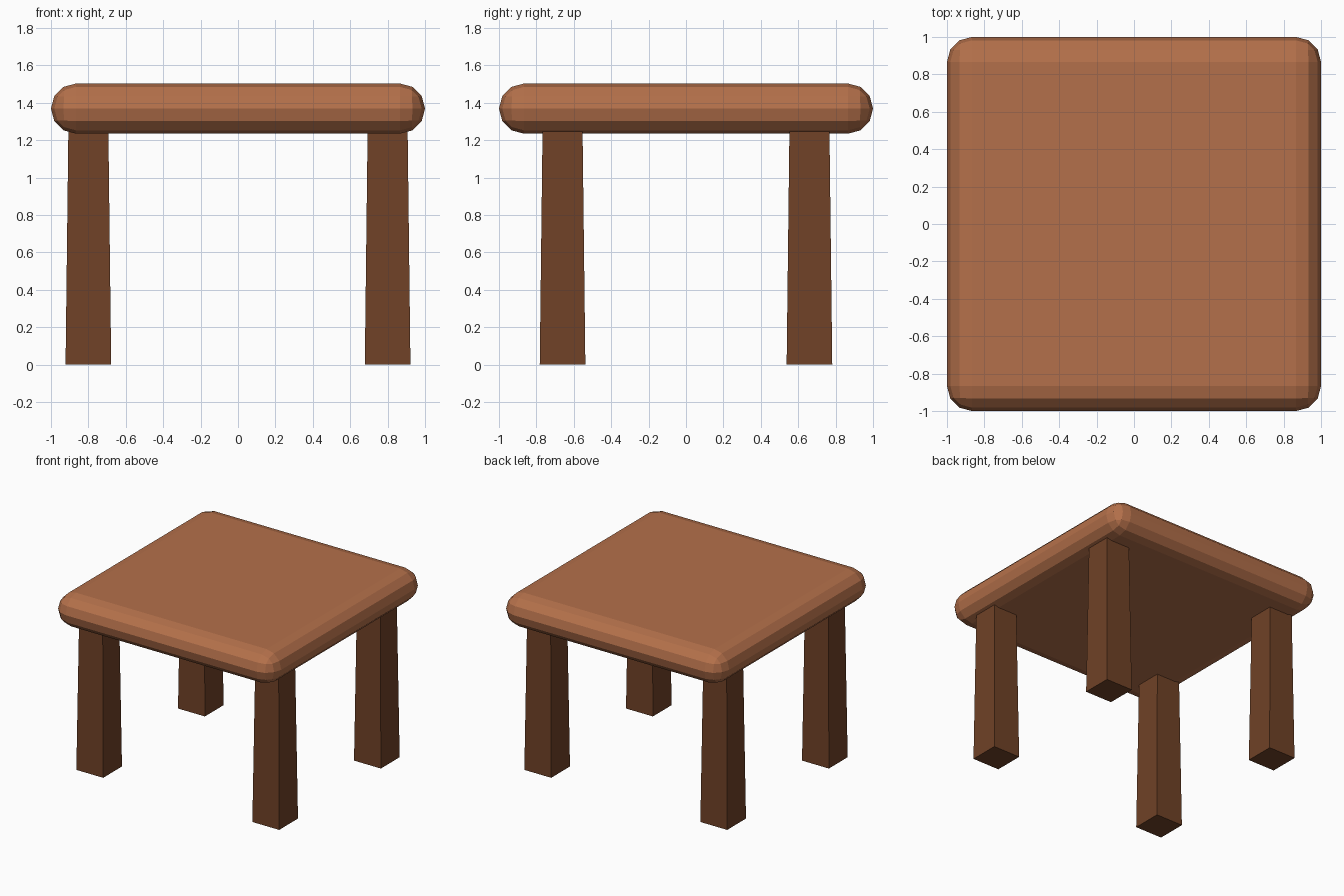
import bpy, bmesh
from mathutils import Matrix

if "Cube" in bpy.data.objects:
    bpy.data.objects.remove(bpy.data.objects["Cube"])


def material(name, color):
    m = bpy.data.materials.new(name)
    m.diffuse_color = (*color, 1.0)
    m.use_nodes = True
    m.node_tree.nodes["Principled BSDF"].inputs["Base Color"].default_value = m.diffuse_color
    return m


def add_object(name, bm, mat):
    bmesh.ops.recalc_face_normals(bm, faces=bm.faces[:])
    mesh = bpy.data.meshes.new(name)
    bm.to_mesh(mesh)
    bm.free()
    mesh.materials.append(mat)
    ob = bpy.data.objects.new(name, mesh)
    bpy.context.scene.collection.objects.link(ob)
    return ob


light_wood = material("light wood", (0.456, 0.162, 0.069))
dark_wood = material("dark wood", (0.162, 0.054, 0.020))

# Table top: slab with fully rounded edges, three segments per bevel
Z_LOW, Z_HIGH = 1.235, 1.503
thick = Z_HIGH - Z_LOW
bm = bmesh.new()
bmesh.ops.create_cube(bm, size=1.0)
bmesh.ops.scale(bm, vec=(2.0, 2.0, thick), verts=bm.verts[:])
bmesh.ops.bevel(bm, geom=bm.edges[:], offset=thick / 2 - 0.0002, segments=3,
                profile=0.5, affect='EDGES', clamp_overlap=True)
bmesh.ops.remove_doubles(bm, verts=bm.verts[:], dist=0.002)
bmesh.ops.translate(bm, vec=(0, 0, (Z_LOW + Z_HIGH) / 2), verts=bm.verts[:])
add_object("table_top", bm, light_wood)

# Legs: square posts that widen slightly towards the floor
LEG_TOP = 1.25
for x, side in ((-0.80, "left"), (0.80, "right")):
    for y, end in ((-0.66, "front"), (0.66, "back")):
        bm = bmesh.new()
        bmesh.ops.create_cube(bm, size=2.0)
        for v in bm.verts:
            half = 0.107 if v.co.z > 0 else 0.122
            v.co = (x + v.co.x * half, y + v.co.y * half,
                    LEG_TOP if v.co.z > 0 else 0.0)
        add_object(f"{end}_{side}_leg", bm, dark_wood)
